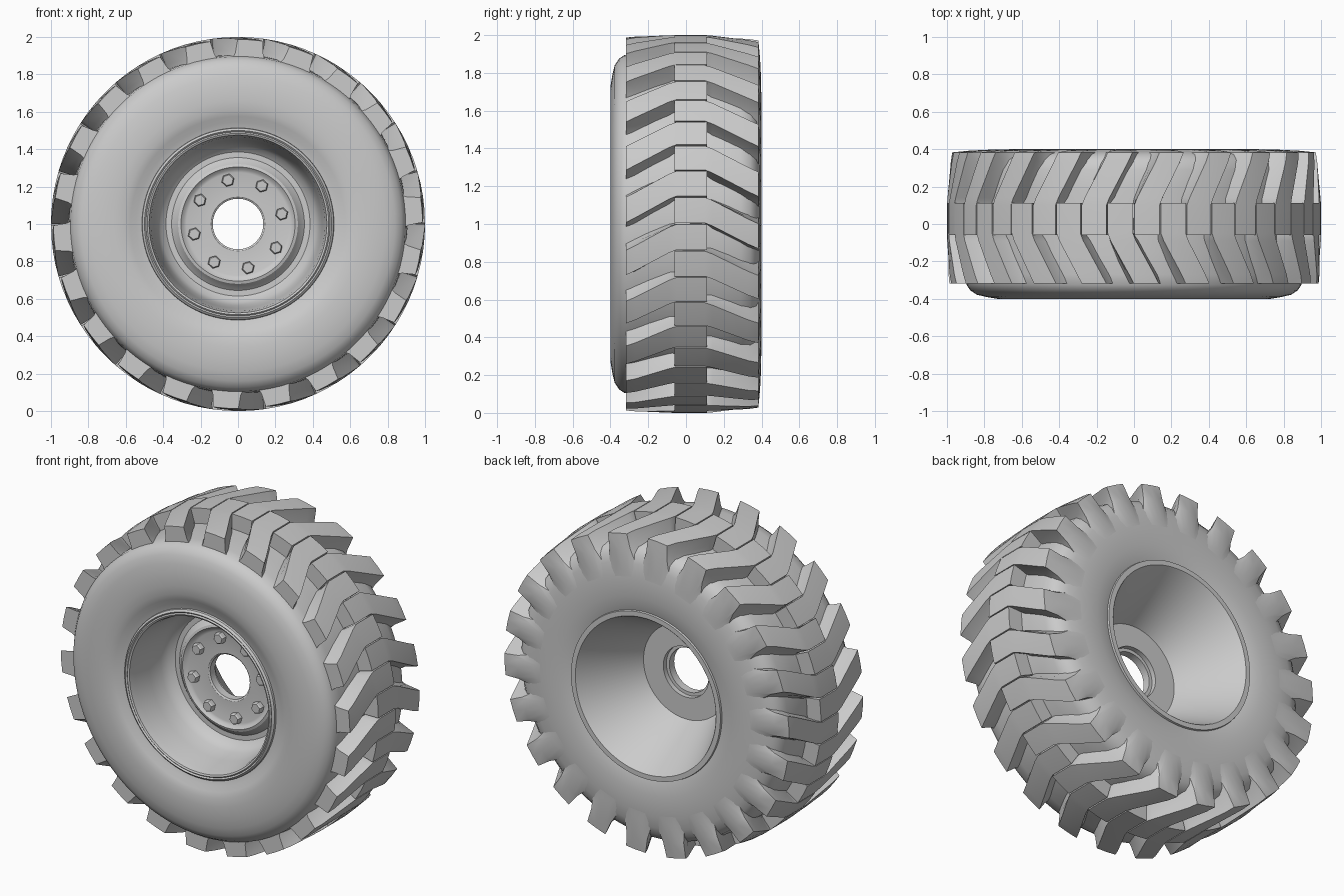
import bpy, bmesh
from math import sin, cos, radians, tau

if "Cube" in bpy.data.objects:
    bpy.data.objects.remove(bpy.data.objects["Cube"])


def polar(r, deg, y):
    """Point around the wheel axle (along y, at height 1)."""
    return (r * cos(radians(deg)), y, 1 + r * sin(radians(deg)))


def finish(bm, name, angle=32):
    bmesh.ops.recalc_face_normals(bm, faces=bm.faces)
    mesh = bpy.data.meshes.new(name)
    bm.to_mesh(mesh)
    bm.free()
    ob = bpy.data.objects.new(name, mesh)
    bpy.context.collection.objects.link(ob)
    bpy.ops.object.select_all(action='DESELECT')
    ob.select_set(True)
    bpy.context.view_layer.objects.active = ob
    bpy.ops.object.shade_smooth_by_angle(angle=radians(angle))
    return ob


def lathe(name, profile, steps=96, angle=32):
    """Spin (radius, y) points around the axle."""
    bm = bmesh.new()
    rings = [[bm.verts.new(polar(r, 360 * i / steps, y)) for i in range(steps)]
             for r, y in profile]
    for a, b in zip(rings, rings[1:]):
        for i in range(steps):
            j = (i + 1) % steps
            bm.faces.new((a[i], a[j], b[j], b[i]))
    return finish(bm, name, angle)


# Tyre carcass
lathe("tyre_carcass", [
    (.49, -.355), (.515, -.362), (.545, -.37), (.575, -.385), (.61, -.396),
    (.66, -.40), (.73, -.40), (.79, -.39), (.84, -.378), (.875, -.355),
    (.895, -.325), (.903, -.27), (.906, -.15), (.908, 0), (.906, .18),
    (.90, .29), (.885, .34), (.85, .372), (.80, .388), (.73, .397),
    (.66, .40), (.60, .397), (.55, .391), (.515, .382), (.49, .375)])

# Rim: front lip, dished wall, bolt disc, axle hole, rear cone, rear lip
lathe("rim", [
    (.515, -.35), (.512, -.375), (.50, -.385), (.492, -.378), (.485, -.385),
    (.475, -.38), (.465, -.34), (.45, -.22), (.435, -.13), (.415, -.085),
    (.385, -.062), (.355, -.062), (.335, -.08), (.32, -.10), (.305, -.105),
    (.29, -.09), (.275, -.085), (.145, -.085), (.135, -.078), (.135, -.03),
    (.155, -.03), (.155, 0), (.29, 0), (.475, .388), (.48, .393),
    (.51, .393), (.515, .37)])

# Wheel bolts: eight hexagonal heads
bm = bmesh.new()
for k in range(8):
    cx, _, cz = polar(.24, 13 + 45 * k, 0)
    rings = []
    for r, y in ((.035, -.08), (.035, -.112), (.029, -.12)):
        rings.append([bm.verts.new((cx + r * cos(tau * i / 6 + .3), y,
                                    cz + r * sin(tau * i / 6 + .3))) for i in range(6)])
    for a, b in zip(rings, rings[1:]):
        for i in range(6):
            bm.faces.new((a[i], a[(i + 1) % 6], b[(i + 1) % 6], b[i]))
    bm.faces.new(rings[-1])
finish(bm, "wheel_bolts", 20)


# Tread lugs: each is a loft of stations
# (y, top radius, base radius, angular shift, half width, base flare)
LUGS = 22
PITCH = 360 / LUGS


def tread(name, stations, phase):
    bm = bmesh.new()
    for k in range(LUGS):
        sections = []
        for y, top, base, shift, w, flare in stations:
            a = phase + k * PITCH + shift
            mid = base + .4 * (top - base)
            pts = [(base, -w - flare), (mid, -w - flare * .35), (top, -w), (top, 0),
                   (top, w), (mid, w + flare * .35), (base, w + flare)]
            sections.append([bm.verts.new(polar(r, a + d, y)) for r, d in pts])
        for s, t in zip(sections, sections[1:]):
            for i in range(6):
                bm.faces.new((s[i], s[i + 1], t[i + 1], t[i]))
        bm.faces.new(sections[0])
        bm.faces.new(sections[-1])
    finish(bm, name)


tread("front_tread_lugs", [
    (.112, 1.0, .89, 0, 3.9, 0), (-.05, 1.0, .89, 0, 3.9, .2),
    (-.09, .999, .89, -.9, 3.9, 1.2), (-.27, .992, .885, -6.6, 3.9, 2.2),
    (-.318, .987, .87, -8, 3.9, 2.2)], 94.2)
tread("rear_tread_lugs", [
    (-.06, 1.0, .89, 0, 3.9, 0), (.10, 1.0, .89, 0, 3.9, .2),
    (.14, .997, .89, -.9, 3.9, 1.2), (.33, .98, .87, -6.6, 3.9, 2.2),
    (.383, .972, .82, -8, 3.9, 2.2), (.392, .88, .77, -8, 3.4, 2.2),
    (.398, .76, .72, -8, 2.5, 2)], 94.2 - PITCH / 2)
